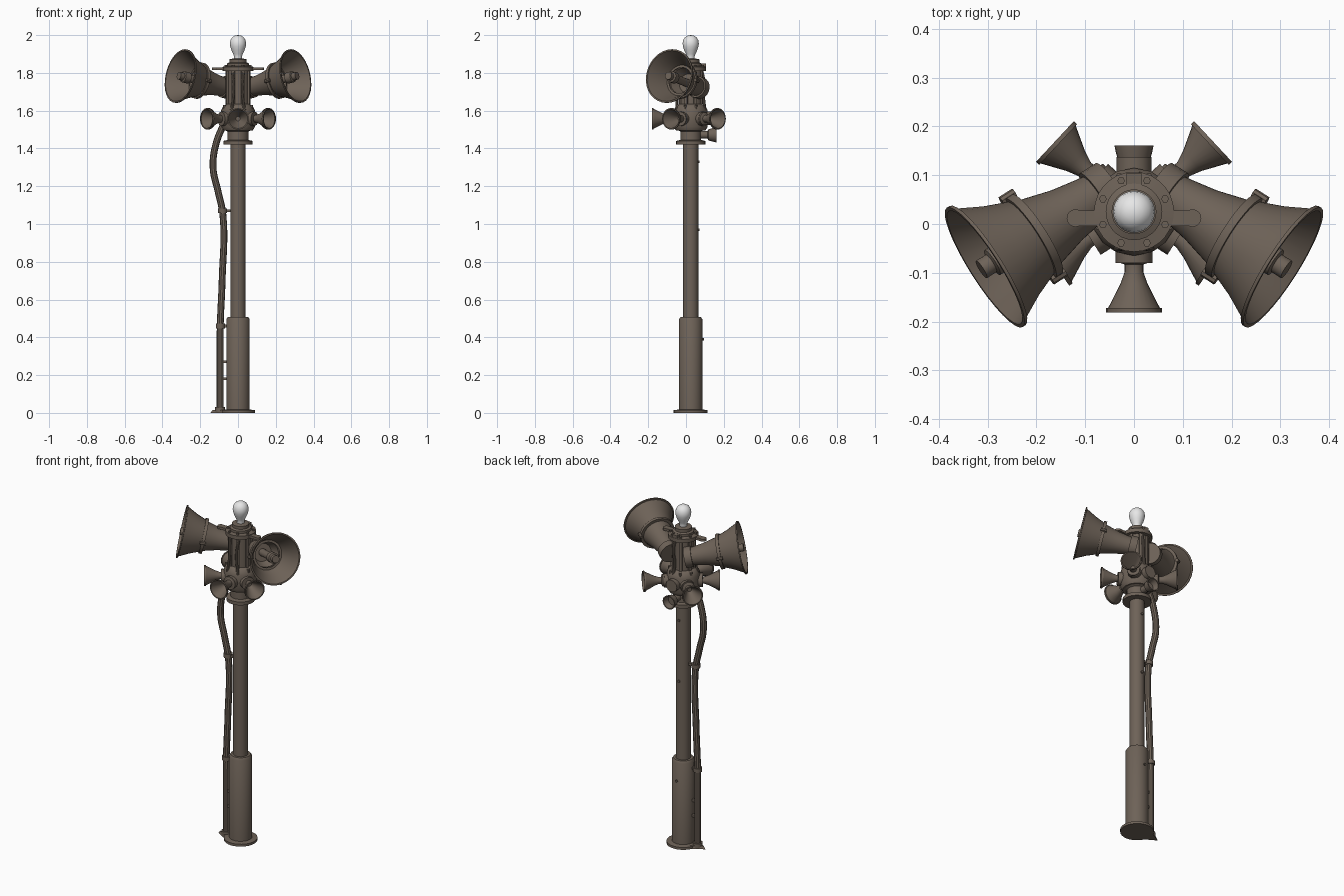
import bpy, bmesh, math
from mathutils import Vector, Matrix

if "Cube" in bpy.data.objects:
    bpy.data.objects.remove(bpy.data.objects["Cube"])

AXIS = Vector((0, 0.025, 0))          # centre line of the pole
UP = Vector((0, 0, 1))


def material(name, rgb):
    m = bpy.data.materials.new(name)
    m.use_nodes = True
    m.diffuse_color = (*rgb, 1)
    bsdf = m.node_tree.nodes["Principled BSDF"]
    bsdf.inputs["Base Color"].default_value = (*rgb, 1)
    bsdf.inputs["Roughness"].default_value = 0.7
    return m


METAL = material("brown_metal", (0.155, 0.123, 0.097))
GLASS = material("pale_glass", (0.8, 0.8, 0.8))
parts = []


def finish(name, bm, mat=METAL):
    bmesh.ops.recalc_face_normals(bm, faces=bm.faces)
    me = bpy.data.meshes.new(name)
    bm.to_mesh(me)
    bm.free()
    me.materials.append(mat)
    ob = bpy.data.objects.new(name, me)
    bpy.context.collection.objects.link(ob)
    parts.append(ob)
    return ob


def frame(origin, direction):
    q = Vector(direction).to_track_quat('Z', 'Y')
    return Matrix.Translation(origin) @ q.to_matrix().to_4x4()


def lathe(name, profile, origin=AXIS, direction=UP, sides=28, mat=METAL):
    """Spin (radius, height) points around a direction."""
    bm = bmesh.new()
    vs = [bm.verts.new((r, 0, h)) for r, h in profile]
    es = [bm.edges.new(p) for p in zip(vs, vs[1:])]
    bmesh.ops.spin(bm, geom=vs + es, cent=(0, 0, 0), axis=(0, 0, 1),
                   angle=math.tau, steps=sides, use_duplicate=False)
    bmesh.ops.remove_doubles(bm, verts=bm.verts, dist=1e-4)
    bmesh.ops.transform(bm, matrix=frame(origin, direction), verts=bm.verts)
    return finish(name, bm, mat)


def disc(name, r, h0, h1, origin=AXIS, direction=UP, sides=20):
    return lathe(name, [(0, h0), (r, h0), (r, h1), (0, h1)], origin, direction, sides)


def box(name, centre, size, turn=0):
    bm = bmesh.new()
    bmesh.ops.create_cube(bm, size=1)
    m = Matrix.Translation(centre) @ Matrix.Rotation(turn, 4, 'Z') @ Matrix.Diagonal((*size, 1))
    bmesh.ops.transform(bm, matrix=m, verts=bm.verts)
    return finish(name, bm)


def tube(name, points, radius):
    cu = bpy.data.curves.new(name, 'CURVE')
    cu.dimensions = '3D'
    cu.bevel_depth, cu.bevel_resolution, cu.resolution_u = radius, 3, 8
    cu.use_fill_caps = True
    sp = cu.splines.new('BEZIER')
    sp.bezier_points.add(len(points) - 1)
    for bp, co in zip(sp.bezier_points, points):
        bp.co = co
        bp.handle_left_type = bp.handle_right_type = 'AUTO'
    cu.materials.append(METAL)
    ob = bpy.data.objects.new(name, cu)
    bpy.context.collection.objects.link(ob)
    bpy.ops.object.select_all(action='DESELECT')
    ob.select_set(True)
    bpy.context.view_layer.objects.active = ob
    bpy.ops.object.convert(target='MESH')
    parts.append(bpy.context.object)


def heading(deg, tilt=0):
    a, t = math.radians(deg), math.radians(tilt)
    return Vector((math.cos(a) * math.cos(t), math.sin(a) * math.cos(t), math.sin(t)))


# Pole, from the foot flange to the neck collar
lathe("pole", [(0, 0), (.09, 0), (.09, .014), (.062, .018), (.062, .495), (.054, .508),
               (.04, .508), (.04, 1.425), (0, 1.425)])
lathe("neck_collar", [(0, 1.42), (.077, 1.42), (.077, 1.44), (.055, 1.445), (.055, 1.49),
                      (.075, 1.5), (0, 1.5)])

# Hub that carries the small horns, and the housing above it
lathe("horn_hub", [(0, 1.495), (.078, 1.495), (.09, 1.515), (.09, 1.6), (.078, 1.625),
                   (.062, 1.635), (0, 1.635)], sides=16)
lathe("housing", [(0, 1.63), (.06, 1.63), (.06, 1.815), (0, 1.815)])
lathe("top_flange", [(0, 1.81), (.082, 1.81), (.082, 1.832), (.058, 1.836), (.058, 1.85),
                     (.046, 1.855), (.046, 1.872), (.026, 1.876), (0, 1.876)])
for i in range(8):
    d = heading(22.5 + 45 * i)
    disc("flange_bolt", .008, 1.83, 1.843, AXIS + d * .069, UP, 6)
    box("housing_rib", AXIS + d * .061 + UP * 1.725, (.014, .016, .18), math.radians(22.5 + 45 * i))
    disc("hub_bolt", .008, 1.605, 1.63, AXIS + d * .078, UP, 6)

# Light bulb
lathe("bulb", [(0, 1.87), (.021, 1.87), (.021, 1.888), (.025, 1.9), (.035, 1.921), (.041, 1.94),
               (.043, 1.955), (.04, 1.973), (.031, 1.988), (.017, 1.997), (0, 2)], mat=GLASS)

# Lifting tabs on both sides of the housing
for s in (-1, 1):
    box("lifting_tab", (s * .095, .012, 1.822), (.05, .032, .014))
    disc("lifting_tab_end", .018, 1.815, 1.829, Vector((s * .12, .012, 0)))

# Large horns with a throat plug inside
for s in (-1, 1):
    d = heading(-32.5, 12)
    d.x *= s
    mouth = Vector((s * .303, -.087, 1.783))
    lathe("large_horn", [(0, -.3), (.045, -.3), (.05, -.26), (.06, -.2), (.079, -.13), (.086, -.115),
                         (.108, -.06), (.137, -.004), (.145, -.003), (.145, .004), (.137, .004),
                         (.102, -.06), (.08, -.115), (.05, -.18), (0, -.18)], mouth, d, 32)
    lathe("horn_band", [(.07, -.125), (.097, -.125), (.097, -.108), (.07, -.108)], mouth, d, 32)
    lathe("horn_plug", [(0, -.19), (.021, -.19), (.021, -.055), (.03, -.05), (.03, -.015),
                        (.021, -.012), (.021, .012), (0, .012)], mouth, d, 16)
    disc("horn_mount", .058, -.31, -.27, mouth, d)
    # Clamp bolts on the band
    side = d.cross(UP).normalized()
    for t in (-1, 1):
        disc("band_clamp", .01, -.133, -.1, mouth + side * t * .096, d, 8)

# Ring of small horns
CONE = [(0, -.125), (.034, -.125), (.034, -.1), (.019, -.095), (.019, -.08), (.028, -.055),
        (.053, -.006), (.057, -.006), (.057, .003), (.051, .003), (.025, -.055), (.012, -.08), (0, -.08)]


def small_horn(x, y, z, deg):
    d = heading(deg)
    at = Vector((x, y, z))
    lathe("small_horn", CONE, at, d, 24)
    hub = AXIS + UP * z
    disc("horn_socket", .038, .07, .105, hub, at - hub, 12)


small_horn(0, -.178, 1.557, -90)
for s in (0, 1):
    sign = 1 - 2 * s
    small_horn(sign * .16, .167, 1.557, 180 * s + sign * 43)
    small_horn(sign * .163, -.078, 1.557, 180 * s - sign * 35)

# Short cup speaker and its fitting at the back
lathe("rear_cup", [(0, -.1), (.02, -.1), (.02, -.045), (.03, -.038), (.038, -.008), (.04, .003),
                   (.034, .003), (.026, -.03), (0, -.03)], Vector((0, .158, 1.472)), (0, 1, 0), 20)
disc("rear_socket", .036, .06, .112, AXIS + UP * 1.56, (0, 1, 0), 12)

# Wires on the housing
tube("rear_wire", [(.012, .082, 1.82), (.016, .095, 1.75), (.01, .092, 1.68), (.012, .1, 1.61)], .008)
for s in (-1, 1):
    tube("front_wire", [(s * .03, -.035, 1.8), (s * .022, -.045, 1.72), (s * .035, -.05, 1.6)], .007)
box("rear_box", (0, .09, 1.838), (.03, .03, .022))

# Cable conduit beside the pole, with clamps and foot
tube("conduit", [(-.095, .025, .005), (-.095, .025, .25), (-.094, .025, .46), (-.084, .025, .7),
                 (-.08, .025, 1.05), (-.105, .025, 1.17), (-.132, .025, 1.3), (-.115, .025, 1.43),
                 (-.075, .025, 1.53)], .018)
for z in (.46, 1.07):
    disc("conduit_clamp", .024, z - .012, z + .012, Vector((-.093 if z < 1 else -.082, .025, 0)), UP, 16)
    box("clamp_arm", (-.06, .025, z), (.06, .016, .014))
for z in (.18, .27):
    box("conduit_spacer", (-.072, .025, z), (.03, .016, .014))
bm = bmesh.new()
bmesh.ops.create_cone(bm, cap_ends=True, segments=3, radius1=.06, radius2=.05, depth=.016,
                      matrix=Matrix.Translation((-.085, .025, .008)) @ Matrix.Rotation(math.pi / 2, 4, 'Z'))
finish("conduit_foot", bm)
disc("conduit_shoe", .026, 0, .03, Vector((-.095, .025, 0)), UP, 12)

# Small screws up the back of the pole
for z, r in ((.39, .062), (.97, .04), (1.33, .04)):
    disc("pole_screw", .007, r - .005, r + .007, AXIS + UP * z, (0, 1, 0), 8)

# Smooth shading with sharp edges kept
bpy.ops.object.select_all(action='DESELECT')
for ob in parts:
    ob.select_set(True)
bpy.context.view_layer.objects.active = parts[0]
bpy.ops.object.shade_smooth_by_angle(angle=math.radians(35))
